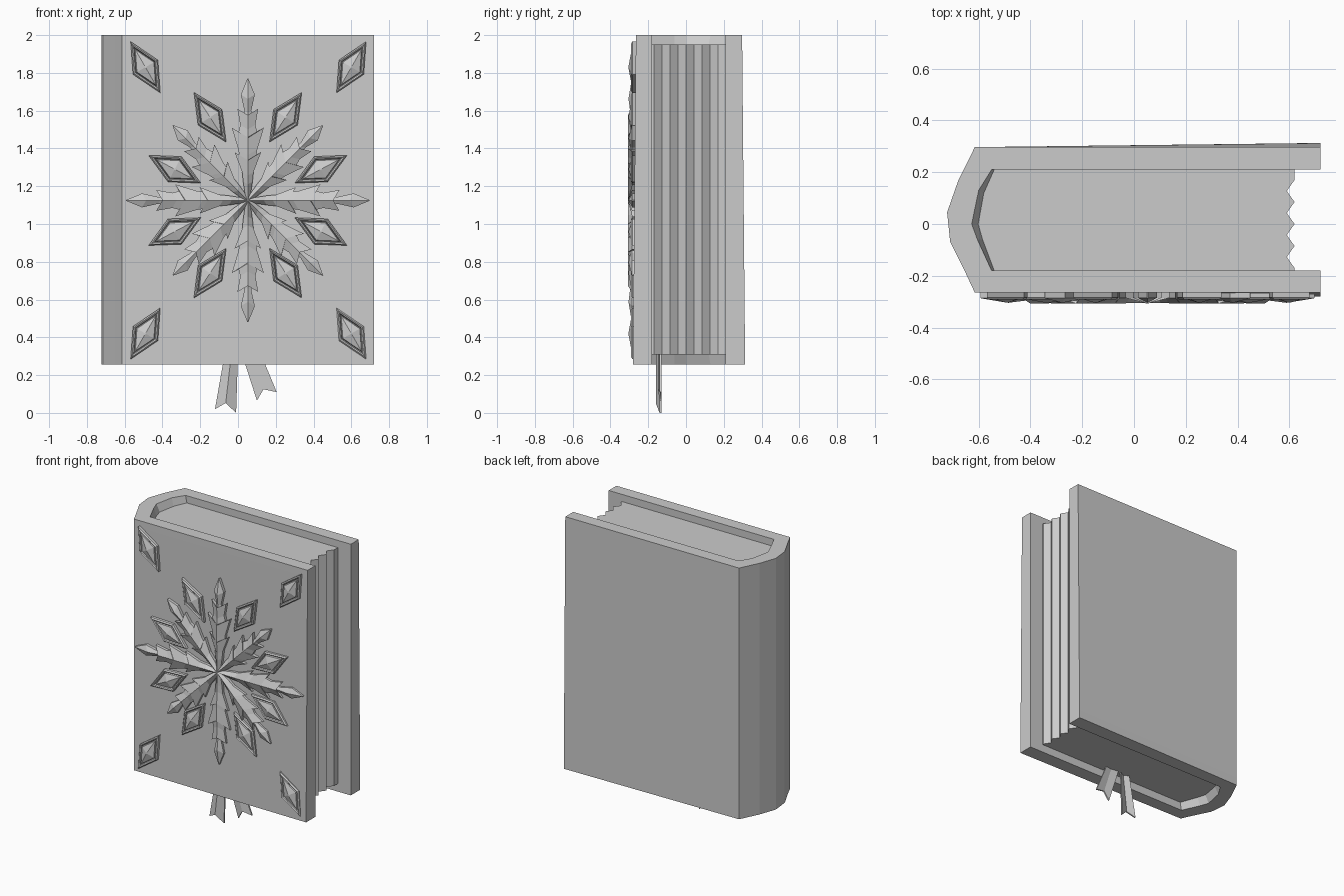
import bpy, bmesh
from math import radians, cos, sin, pi

cube = bpy.data.objects.get("Cube")
if cube:
    bpy.data.objects.remove(cube)

grey = bpy.data.materials.new("plain grey")
grey.use_nodes = True
GREY = (0.6, 0.6, 0.6, 1)
grey.diffuse_color = GREY
grey.node_tree.nodes["Principled BSDF"].inputs["Base Color"].default_value = GREY


def loft(name, rings, caps=True):
    """Skin a row of closed rings, each with the same number of points."""
    bm = bmesh.new()
    loops = [[bm.verts.new(p) for p in ring] for ring in rings]
    n = len(loops[0])
    for a, b in zip(loops, loops[1:]):
        for i in range(n):
            j = (i + 1) % n
            bm.faces.new((a[i], a[j], b[j], b[i]))
    if caps:
        bm.faces.new(loops[0])
        bm.faces.new(loops[-1])
    bmesh.ops.recalc_face_normals(bm, faces=bm.faces)
    mesh = bpy.data.meshes.new(name)
    bm.to_mesh(mesh)
    bm.free()
    mesh.materials.append(grey)
    obj = bpy.data.objects.new(name, mesh)
    bpy.context.collection.objects.link(obj)
    return obj


BOTTOM, TOP = 0.255, 2.0
PAGE_LOW, PAGE_HIGH = 0.31, 1.95

# Cover: boards and rounded spine in one wrap; the inside of the spine slopes to the pages
outer = [(0.72, 0.297), (-0.615, 0.297), (-0.68, 0.165), (-0.722, 0.045),
         (-0.71, -0.07), (-0.65, -0.19), (-0.615, -0.265), (0.72, -0.265)]
rim = [(-0.55, -0.18), (-0.605, -0.06), (-0.627, 0.0), (-0.6, 0.13), (-0.55, 0.21)]
seat = [(-0.54, -0.18), (-0.585, -0.06), (-0.602, 0.0), (-0.58, 0.12), (-0.54, 0.21)]


def cover_ring(z, inner, flare=0.0):
    pts = outer + [(0.72, -0.18)] + inner + [(0.72, 0.21)]
    ring = [(x, y, z) for x, y in pts]
    ring[0] = (0.72, 0.297 + flare, z)
    ring[7] = (0.72, -0.265 - flare, z)
    return ring


loft("cover", [cover_ring(BOTTOM, rim, 0.016), cover_ring(PAGE_LOW, seat, 0.0155),
               cover_ring(PAGE_HIGH, seat, 0.0005), cover_ring(TOP, rim)])

# Page block with a pleated fore edge
fore = [(0.62, 0.21)]
fore += [(0.62 if i % 2 == 0 else 0.59, 0.17 - i * 0.0425) for i in range(9)]
fore += [(0.62, -0.18)]
block = fore + seat
loft("pages", [[(x, y, z) for x, y in block] for z in (PAGE_LOW, PAGE_HIGH)])


# Swallow-tailed bookmark ribbons, creased down the middle
def ribbon(name, top, tail, crease):
    pts = top + tail
    depth = [-0.135, -0.135 - crease, -0.135] * 2
    front = [(x, y - 0.005, z) for (x, z), y in zip(pts, depth)]
    back = [(x, y + 0.005, z) for (x, z), y in zip(pts, depth)]
    rings = []
    for i in range(3):
        rings.append([front[i], front[i + 3], back[i + 3], back[i]])
    loft(name, rings)


ribbon("left_ribbon", [(0.02, 0.315), (0.075, 0.315), (0.12, 0.315)],
       [(0.1, 0.065), (0.135, 0.125), (0.205, 0.11)], 0.008)
ribbon("right_ribbon", [(-0.07, 0.315), (-0.035, 0.315), (0.0, 0.315)],
       [(-0.122, 0.02), (-0.065, 0.052), (-0.01, 0.0)], 0.02)

# Snowflake: eight barbed, ridged arms, given as distance and half width
CX, CZ = 0.052, 1.125
arm = [(0, 0.01), (0.1, 0.025), (0.15, 0.03), (0.255, 0.07), (0.235, 0.045),
       (0.27, 0.05), (0.385, 0.085), (0.36, 0.05), (0.40, 0.04), (0.485, 0.055),
       (0.455, 0.02), (0.475, 0.018), (0.56, 0.037), (0.645, 0.002)]


def snow_arm(name, angle, size):
    c, s = cos(angle), sin(angle)

    def place(r, w, y):
        return (CX + r * c - w * s, y, CZ + r * s + w * c)

    rings = []
    for r, w in arm:
        r *= size
        ridge = -0.306 if r < 0.2 else -0.286 - min(0.022, w * 0.5)
        rings.append([place(r, -w, -0.262), place(r, -w, -0.285),
                      place(r - 0.6 * w, 0, ridge),
                      place(r, w, -0.285), place(r, w, -0.262)])
    loft(name, rings)


for k in range(8):
    snow_arm(f"snowflake_arm_{k + 1}", k * pi / 4, 1 if k % 2 == 0 else 0.87)

# Framed gems: concentric diamonds stepping up, into a groove and up to a peak
steps = [(1, -0.262), (1, -0.284), (0.9, -0.292), (0.8, -0.288), (0.74, -0.276),
         (0.68, -0.288), (0.05, -0.304)]


def gem(name, x, z, angle):
    c, s = cos(angle), sin(angle)
    diamond = [(0.157, 0), (0, 0.076), (-0.157, 0), (0, -0.076)]
    loft(name, [[(x + k * (u * c - v * s), y, z + k * (u * s + v * c)) for u, v in diamond]
                for k, y in steps])


for sx, side in ((1, "left"), (-1, "right")):
    for sz, level in ((1, "upper"), (-1, "lower")):
        turn = sx * sz
        gem(f"{level}_{side}_corner_gem", 0.055 + sx * 0.545, CZ + sz * 0.705, turn * radians(60))
        tall = 0.44 if sz > 0 else 0.385
        gem(f"{level}_{side}_tall_gem", CX + sx * 0.2, CZ + sz * tall, turn * radians(57))
        gem(f"{level}_{side}_wide_gem", CX + sx * 0.387, CZ + sz * 0.165, turn * radians(28))
